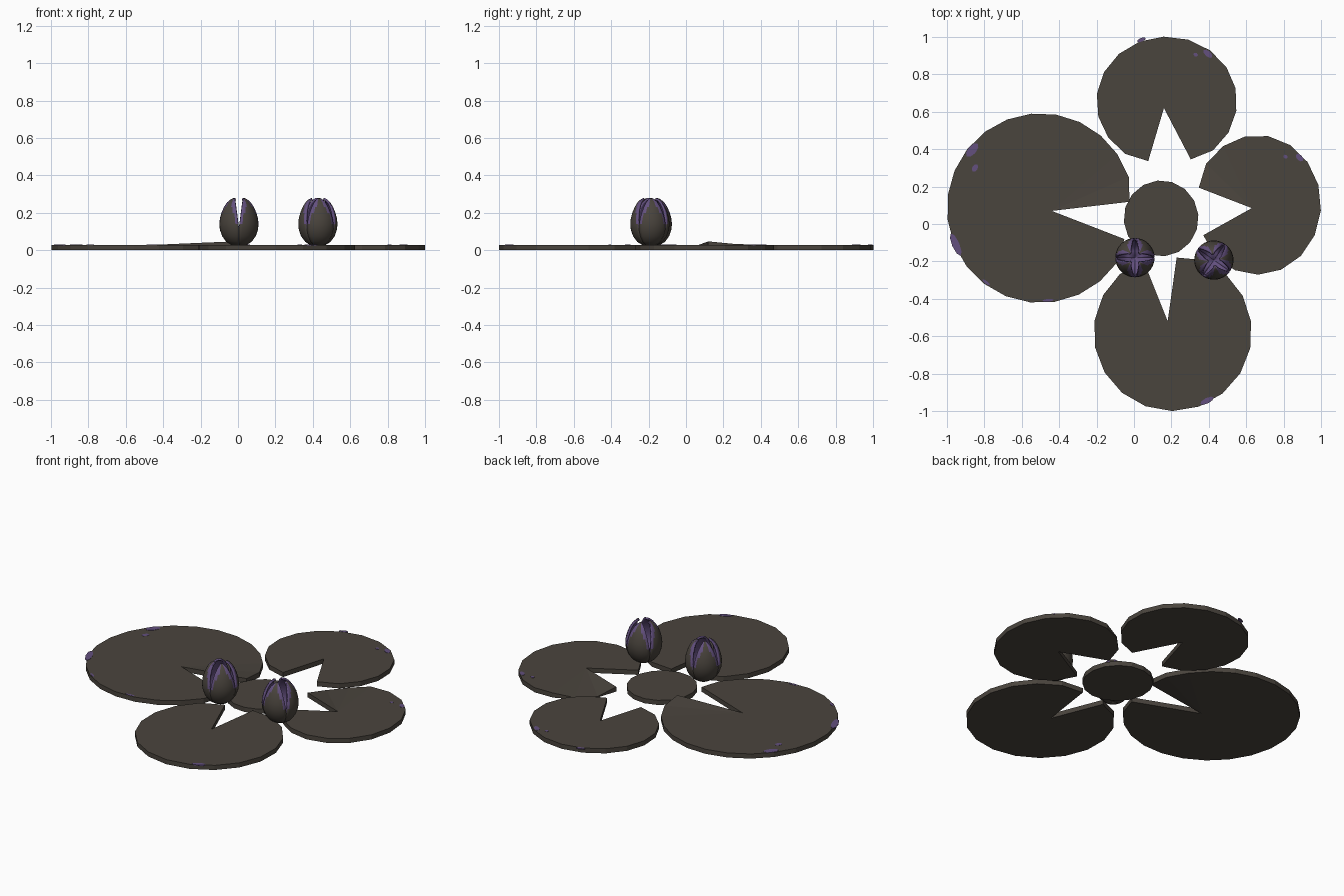
import bpy, math

if "Cube" in bpy.data.objects:
    bpy.data.objects.remove(bpy.data.objects["Cube"])


def mat(name, c):
    m = bpy.data.materials.new(name)
    m.diffuse_color = (*c, 1)
    m.use_nodes = True
    m.node_tree.nodes["Principled BSDF"].inputs["Base Color"].default_value = m.diffuse_color
    return m


BROWN = mat("pad_brown", (0.068, 0.058, 0.047))
PURPLE = mat("petal_purple", (0.125, 0.08, 0.21))
TOP = 0.029


def make(name, verts, faces, mats):
    me = bpy.data.meshes.new(name)
    me.from_pydata(verts, [], faces)
    me.update()
    for m in mats:
        me.materials.append(m)
    ob = bpy.data.objects.new(name, me)
    bpy.context.collection.objects.link(ob)
    return ob


def slab(name, center, rim, lift, material, z0, z1):
    """Thin fan of triangles from a centre point; lift = {rim index: (bottom, top) offset}."""
    n = len(rim)
    v = [(*center, z0), (*center, z1)]
    for i, (x, y) in enumerate(rim):
        lo, hi = lift.get(i - n, (0, 0))
        v += [(x, y, z0 + lo), (x, y, z1 + hi)]
    f = []
    for i in range(n):
        j = (i + 1) % n
        a, b = 2 + 2 * i, 2 + 2 * j
        f += [(0, b, a), (1, a + 1, b + 1), (a, b, b + 1, a + 1)]
    return make(name, v, f, [material])


def notched_pad(name, c, rx, ry, apex, a0, a1, n, lift={}):
    """Round leaf running from angle a0 to a1, with a wedge notch to the apex."""
    rim = []
    for i in range(n + 1):
        a = math.radians(a0 + (a1 - a0) * i / n)
        s = 0.955 if i in (0, n) else 1
        rim.append((c[0] + rx * s * math.cos(a), c[1] + ry * s * math.sin(a)))
    m = len(rim)
    v = [(*apex, 0), (*apex, TOP)]
    for i, (x, y) in enumerate(rim):
        lo, hi = lift.get(i, (0, 0))
        v += [(x, y, lo), (x, y, TOP + hi)]
    f = []
    for i in range(m - 1):
        a, b = 2 + 2 * i, 4 + 2 * i
        f += [(0, b, a), (1, a + 1, b + 1), (a, b, b + 1, a + 1)]
    last = 2 * m
    f += [(0, 2, 3, 1), (0, 1, last + 1, last)]   # notch walls
    return make(name, v, f, [BROWN])


# Lily pads
notched_pad("left_pad", (-0.5, 0.085), 0.5, 0.507, (-0.44, 0.07), 4, 340, 22,
            {0: (0.014, 0.018), 1: (0.004, 0.005)})
notched_pad("back_pad", (0.175, 0.655), 0.376, 0.347, (0.16, 0.62), -69, 254, 16)
notched_pad("right_pad", (0.66, 0.102), 0.34, 0.373, (0.63, 0.085), 207, 525, 15,
            {13: (0, -0.018), 14: (0, -0.022)})
notched_pad("front_pad", (0.207, -0.58), 0.423, 0.42, (0.18, -0.52), 112, 447, 17)
slab("middle_pad", (0.145, 0.03),
     [(0.145 + 0.2 * math.cos(k * math.tau / 16 + 0.1),
       0.03 + 0.203 * math.sin(k * math.tau / 16 + 0.1)) for k in range(16)],
     {}, BROWN, 0, TOP)

# Purple blotches near the pad rims: pad centre, then x, y, length, width
SPOTS = [
    ((-0.5, 0.085), [(-0.865, 0.395, 0.09, 0.045), (-0.85, 0.3, 0.045, 0.03),
                     (-0.953, -0.11, 0.13, 0.04), (-0.46, -0.408, 0.06, 0.015),
                     (-0.79, -0.312, 0.05, 0.015)]),
    ((0.175, 0.655), [(0.04, 0.985, 0.05, 0.02), (0.395, 0.91, 0.06, 0.03),
                      (0.33, 0.905, 0.025, 0.02)]),
    ((0.66, 0.102), [(0.885, 0.355, 0.05, 0.03), (0.81, 0.36, 0.025, 0.02)]),
    ((0.207, -0.58), [(0.39, -0.945, 0.08, 0.03)]),
]
for pc, spots in SPOTS:
    for x, y, ln, w in spots:
        t = math.atan2(y - pc[1], x - pc[0]) + math.pi / 2
        rim = []
        for k in range(8):
            a = k * math.tau / 8
            p, q = ln / 2 * math.cos(a), w / 2 * math.sin(a)
            rim.append((x + p * math.cos(t) - q * math.sin(t),
                        y + p * math.sin(t) + q * math.cos(t)))
        slab("pad_blotch", (x, y), rim, {}, PURPLE, TOP - 0.004, TOP + 0.0015)

# Flower buds: four thick petals, joined at the base, split by slits above
PROFILE = [(0.0, 0.024), (0.04, 0.027), (0.068, 0.045), (0.09, 0.075), (0.102, 0.11),
           (0.105, 0.14), (0.102, 0.17), (0.094, 0.2), (0.082, 0.23),
           (0.066, 0.256), (0.048, 0.273), (0.034, 0.279)]
COLS = 10


def bud(name, cx, cy, turn):
    for p in range(4):
        mid = math.radians(turn + 90 * p)
        v, f, mi = [], [], []
        for r, z in PROFILE:
            gap = max(0, 0.022 * (z - 0.115) / 0.16)
            half = math.pi / 4 - (math.asin(min(0.55, gap / r)) if r > 0 else 0)
            for k in range(COLS + 1):
                a = mid + half * (2 * k / COLS - 1)
                v.append((cx + max(r, 0.001) * math.cos(a),
                          cy + max(r, 0.001) * math.sin(a), z))
        w = COLS + 1
        for j in range(len(PROFILE) - 1):
            z = (PROFILE[j][1] + PROFILE[j + 1][1]) / 2
            limit = 1.0 - max(0, z - 0.12) * 4.2     # brown tapers to the tip
            for k in range(COLS):
                f.append((j * w + k, j * w + k + 1, (j + 1) * w + k + 1, (j + 1) * w + k))
                u = abs((2 * k + 1) / COLS - 1)
                mi.append(1 if u > limit else 0)
        ob = make(name + "_petal", v, f, [BROWN, PURPLE])
        for poly, m in zip(ob.data.polygons, mi):
            poly.material_index = m
            poly.use_smooth = True
        s = ob.modifiers.new("thickness", 'SOLIDIFY')
        s.thickness = 0.012
        s.offset = -1
        s.material_offset = 1
        s.material_offset_rim = 1


bud("left_bud", 0.005, -0.18, 45)
bud("right_bud", 0.427, -0.193, -80)
